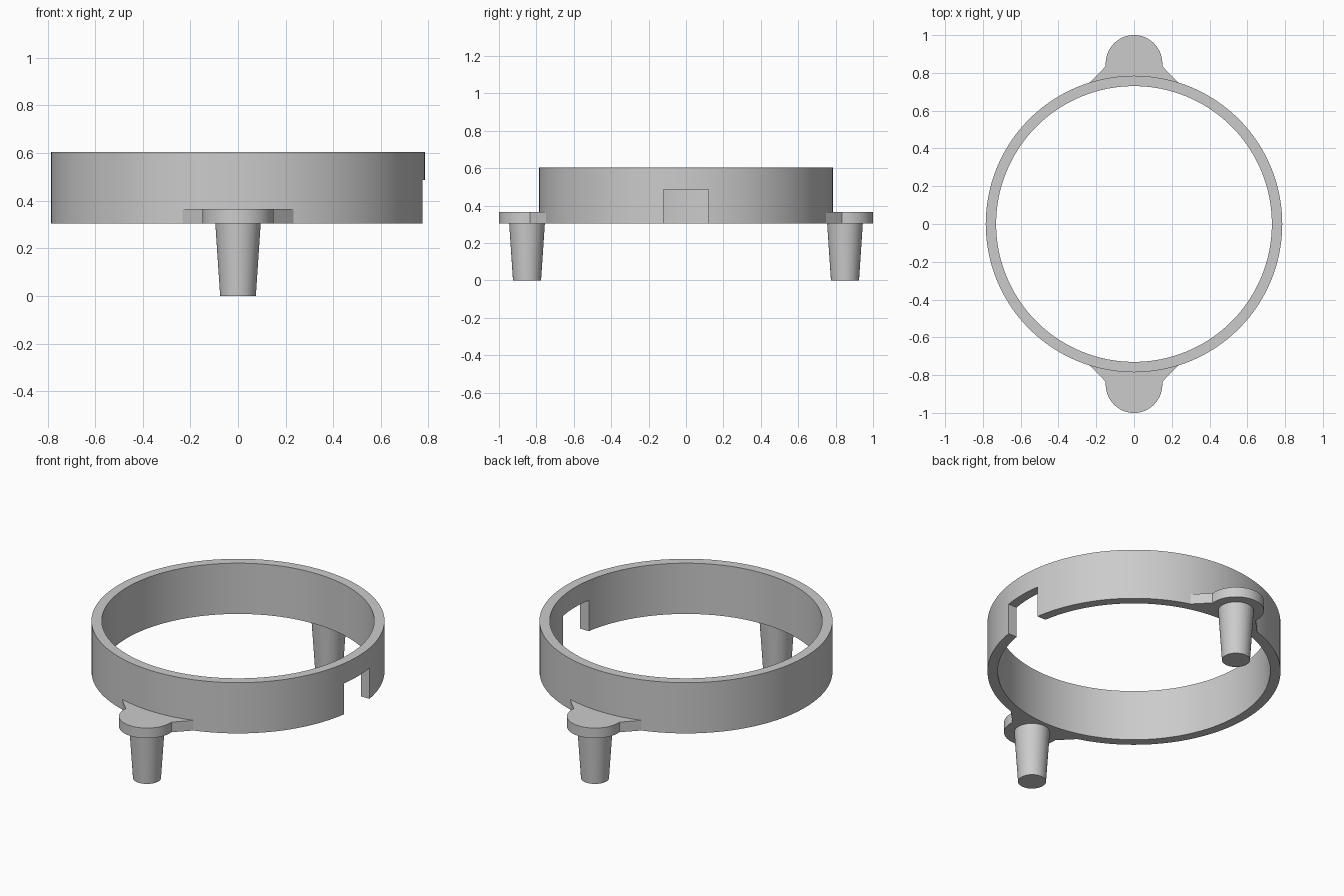
import bpy
import bmesh
from math import sin, cos, pi, asin, atan2

cube = bpy.data.objects.get("Cube")
if cube:
    bpy.data.objects.remove(cube, do_unlink=True)

OUTER, INNER = 0.785, 0.73
BASE, TOP, TAB_TOP = 0.305, 0.605, 0.365
PEG_Y, TAB_R = 0.85, 0.15

grey = bpy.data.materials.new("plain grey")
grey.use_nodes = True
colour = (0.6, 0.6, 0.6, 1)
grey.diffuse_color = colour
grey.node_tree.nodes["Principled BSDF"].inputs["Base Color"].default_value = colour


def make_object(name, bm):
    bmesh.ops.recalc_face_normals(bm, faces=bm.faces)
    mesh = bpy.data.meshes.new(name)
    bm.to_mesh(mesh)
    bm.free()
    mesh.materials.append(grey)
    obj = bpy.data.objects.new(name, mesh)
    bpy.context.collection.objects.link(obj)
    return obj


def smooth(obj):
    bpy.ops.object.select_all(action="DESELECT")
    obj.select_set(True)
    bpy.context.view_layer.objects.active = obj
    bpy.ops.object.shade_smooth_by_angle(angle=pi / 6)


def extrude_outline(name, points, bottom, top):
    bm = bmesh.new()
    face = bm.faces.new([bm.verts.new((x, y, bottom)) for x, y in points])
    grown = bmesh.ops.extrude_face_region(bm, geom=[face])
    verts = [v for v in grown["geom"] if isinstance(v, bmesh.types.BMVert)]
    bmesh.ops.translate(bm, verts=verts, vec=(0, 0, top - bottom))
    return make_object(name, bm)


# Ring: a rectangular section spun around the vertical axis
bm = bmesh.new()
section = [bm.verts.new((r, 0, z)) for r, z in
           ((INNER, BASE), (OUTER, BASE), (OUTER, TOP), (INNER, TOP))]
edges = [bm.edges.new((section[i], section[(i + 1) % 4])) for i in range(4)]
bmesh.ops.spin(bm, geom=section + edges, axis=(0, 0, 1), cent=(0, 0, 0),
               angle=2 * pi, steps=128, use_merge=True)
bmesh.ops.remove_doubles(bm, verts=bm.verts, dist=0.0001)
ring = make_object("ring", bm)

# Notch through the lower wall on the left side
cutter = extrude_outline("notch_cutter",
                         [(0.6, -0.12), (0.9, -0.12), (0.9, 0.12), (0.6, 0.12)],
                         BASE - 0.1, 0.487)
cutter.hide_render = True
cut = ring.modifiers.new("notch", "BOOLEAN")
cut.operation = "DIFFERENCE"
cut.solver = "EXACT"
cut.object = cutter
bpy.context.view_layer.objects.active = ring
bpy.ops.object.modifier_apply(modifier=cut.name)
bpy.data.objects.remove(cutter, do_unlink=True)
smooth(ring)

# Tabs and tapered pegs, front and back
for name, side in (("front", -1), ("back", 1)):
    # Rounded tab end, flaring out to an inner edge that follows the ring
    outline = [(TAB_R * cos(pi * i / 32), PEG_Y + TAB_R * sin(pi * i / 32))
               for i in range(33)]
    outline.insert(0, (TAB_R, 0.835))
    outline.append((-TAB_R, 0.835))
    seat_r = OUTER - 0.003
    flare = asin(0.238 / seat_r)
    for i in range(17):
        a = flare * (i / 8 - 1)
        outline.append((seat_r * sin(a), seat_r * cos(a)))
    smooth(extrude_outline(name + "_tab", [(x, y * side) for x, y in outline],
                           BASE, TAB_TOP))

    bpy.ops.mesh.primitive_cone_add(vertices=48, radius1=0.075, radius2=0.096,
                                    depth=BASE + 0.01,
                                    location=(0, side * PEG_Y, (BASE + 0.01) / 2))
    peg = bpy.context.object
    peg.name = name + "_peg"
    peg.data.materials.append(grey)
    smooth(peg)
